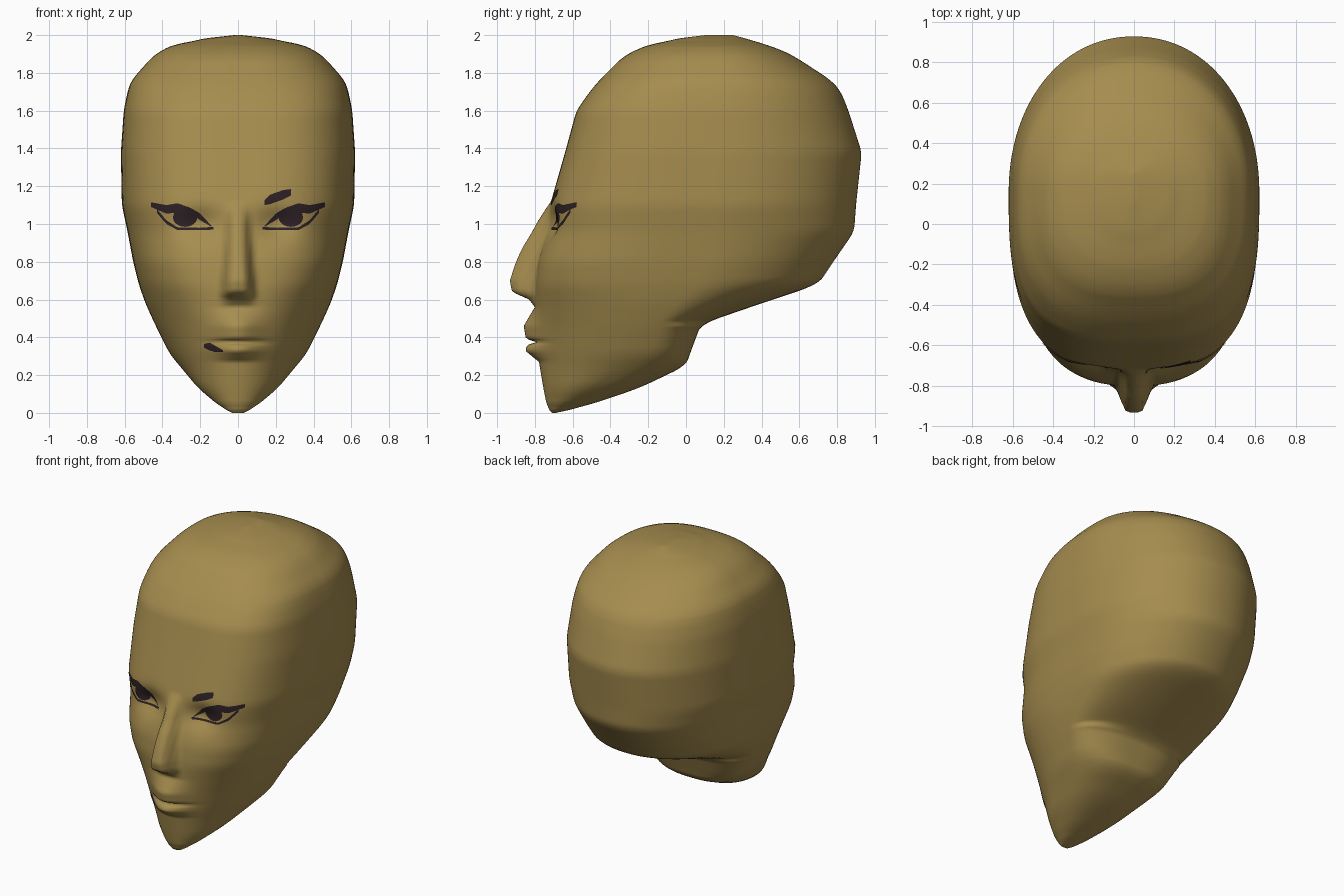
import bpy, bmesh, math

if "Cube" in bpy.data.objects:
    bpy.data.objects.remove(bpy.data.objects["Cube"])


def material(name, rgb):
    m = bpy.data.materials.new(name)
    m.diffuse_color = (*rgb, 1)
    m.use_nodes = True
    m.node_tree.nodes["Principled BSDF"].inputs["Base Color"].default_value = m.diffuse_color
    return m


skin = material("tan skin", (0.38, 0.265, 0.078))
dark = material("dark paint", (0.026, 0.015, 0.019))

# Horizontal sections: z, front y, back y, half width, y of widest point, squareness
SECTIONS = [
    (0, -.71, -.69, .03, -.70, 2), (.03, -.735, -.55, .09, -.66, 2),
    (.13, -.755, -.25, .21, -.50, 2), (.25, -.775, 0, .31, -.30, 2),
    (.31, -.785, .02, .36, -.22, 2), (.47, -.80, .08, .44, -.15, 2.1),
    (.58, -.80, .40, .49, -.05, 2.4), (.68, -.80, .70, .525, .05, 2.8),
    (.80, -.785, .78, .555, .10, 3), (.96, -.74, .89, .585, .12, 2.9),
    (1.1, -.72, .90, .615, .15, 3), (1.38, -.64, .93, .62, .15, 3),
    (1.6, -.58, .86, .605, .15, 3), (1.7, -.51, .82, .585, .15, 2.9),
    (1.76, -.46, .77, .565, .15, 2.8), (1.89, -.33, .57, .45, .15, 2.6),
    (1.93, -.25, .49, .39, .15, 2.5), (1.97, -.14, .36, .29, .15, 2.3),
    (2.0, .10, .25, .02, .18, 2),
]
NOSE = [(.56, 0), (.60, .03), (.64, .12), (.70, .135), (.88, .10), (1.0, .06), (1.12, 0)]
LIPS = [(.27, 0), (.33, .065), (.36, .05), (.375, 0), (.392, .055), (.46, .06), (.56, 0)]


def lookup(keys, z):
    if z <= keys[0][0]:
        return keys[0][1:]
    for a, b in zip(keys, keys[1:]):
        if z <= b[0]:
            t = (z - a[0]) / (b[0] - a[0])
            return [p + (q - p) * t for p, q in zip(a[1:], b[1:])]
    return keys[-1][1:]


def section(z):
    # softened interpolation between the sections
    h = max(0, min(.03, z, 2 - z))
    rows = [lookup(SECTIONS, z + h * k) for k in (-1, -.5, 0, .5, 1)]
    return [sum(c) / 5 for c in zip(*rows)]


def relief(x, z):
    # nose and lips stand forward, eye sockets sink back
    w = .11 - .05 * max(0, min(1, (z - .62) / .5))
    s = max(0, min(1, (w - abs(x)) / (.7 * w)))
    nose = lookup(NOSE, z)[0] * s * s * (3 - 2 * s)
    lips = lookup(LIPS, z)[0] * math.exp(-(x / .11) ** 2)
    socket = .05 * math.exp(-((abs(x) - .2) / .1) ** 2 - ((z - 1.0) / .08) ** 2)
    return nose + lips - socket


def front_y(x, z):
    f, b, w, c, n = section(z)
    u = min(1, abs(x) / w)
    curve = max(0, 1 - u ** n) ** (1 / n)
    return c - (c - f) * curve - relief(x, z) * min(1, 2 * curve)


def back_y(x, z):
    f, b, w, c, n = section(z)
    m = 2.6 if z < .47 else 2.1
    u = min(1, abs(x) / w)
    return c + (b - c) * max(0, 1 - u ** m) ** (1 / m)


def finish(bm, name, mat):
    me = bpy.data.meshes.new(name)
    bm.to_mesh(me)
    bm.free()
    me.materials.append(mat)
    for p in me.polygons:
        p.use_smooth = True
    ob = bpy.data.objects.new(name, me)
    bpy.context.collection.objects.link(ob)


# Head: loft of horizontal rings
ROWS, SIDES = 200, 160
bm = bmesh.new()
rings = []
for r in range(ROWS + 1):
    z = 1 - math.cos(math.pi * r / ROWS)
    w = section(z)[2]
    ring = []
    for i in range(SIDES):
        t = 2 * math.pi * i / SIDES
        x = w * math.sin(t)
        y = front_y(x, z) if math.cos(t) > 0 else back_y(x, z)
        ring.append(bm.verts.new((x, y, z)))
    rings.append(ring)
for lo, hi in zip(rings, rings[1:]):
    for i in range(SIDES):
        j = (i + 1) % SIDES
        bm.faces.new((lo[i], lo[j], hi[j], hi[i]))
bm.faces.new(rings[0][::-1])
bm.faces.new(rings[-1])
bmesh.ops.recalc_face_normals(bm, faces=bm.faces)
finish(bm, "head", skin)


def paint(name, outline, nx=28, nz=8):
    # thin painted patch on the face; outline holds (x, low z, high z)
    bm = bmesh.new()
    x0, x1 = outline[0][0], outline[-1][0]
    cols = []
    for i in range(nx + 1):
        x = x0 + (x1 - x0) * i / nx
        lo, hi = lookup(outline, x)
        zs = [lo + (hi - lo) * k / nz for k in range(nz + 1)]
        cols.append([bm.verts.new((x, front_y(x, z) - .006, z)) for z in zs])
    for a, b in zip(cols, cols[1:]):
        for k in range(nz):
            bm.faces.new((a[k], b[k], b[k + 1], a[k + 1]))
    finish(bm, name, dark)


# Eyes: upper lid, lower lid line and iris on both sides
LID = [(.14, .985, .99), (.20, 1.02, 1.055), (.25, 1.055, 1.085),
       (.32, 1.06, 1.11), (.38, 1.055, 1.10), (.46, 1.09, 1.115)]
LOWER = [(.13, .97, .985), (.20, .968, .98), (.32, .968, .982), (.38, 1.0, 1.02), (.43, 1.06, 1.08)]
IRIS = [(.28 - .065 * math.cos(a), 1.035 - .05 * math.sin(a), 1.035 + .05 * math.sin(a))
        for a in [math.pi * k / 12 for k in range(13)]]
for side, sx in (("right", 1), ("left", -1)):
    for part, pts in (("upper_lid", LID), ("lower_lid", LOWER), ("iris", IRIS)):
        paint(f"{side}_{part}", sorted((sx * x, lo, hi) for x, lo, hi in pts))

# Single brow stroke and mouth-corner mark
paint("brow_mark", [(.14, 1.10, 1.125), (.17, 1.105, 1.155), (.24, 1.13, 1.18), (.28, 1.15, 1.185)])
paint("mouth_mark", [(-.18, .345, .365), (-.15, .33, .372), (-.12, .322, .355), (-.08, .322, .332)])
